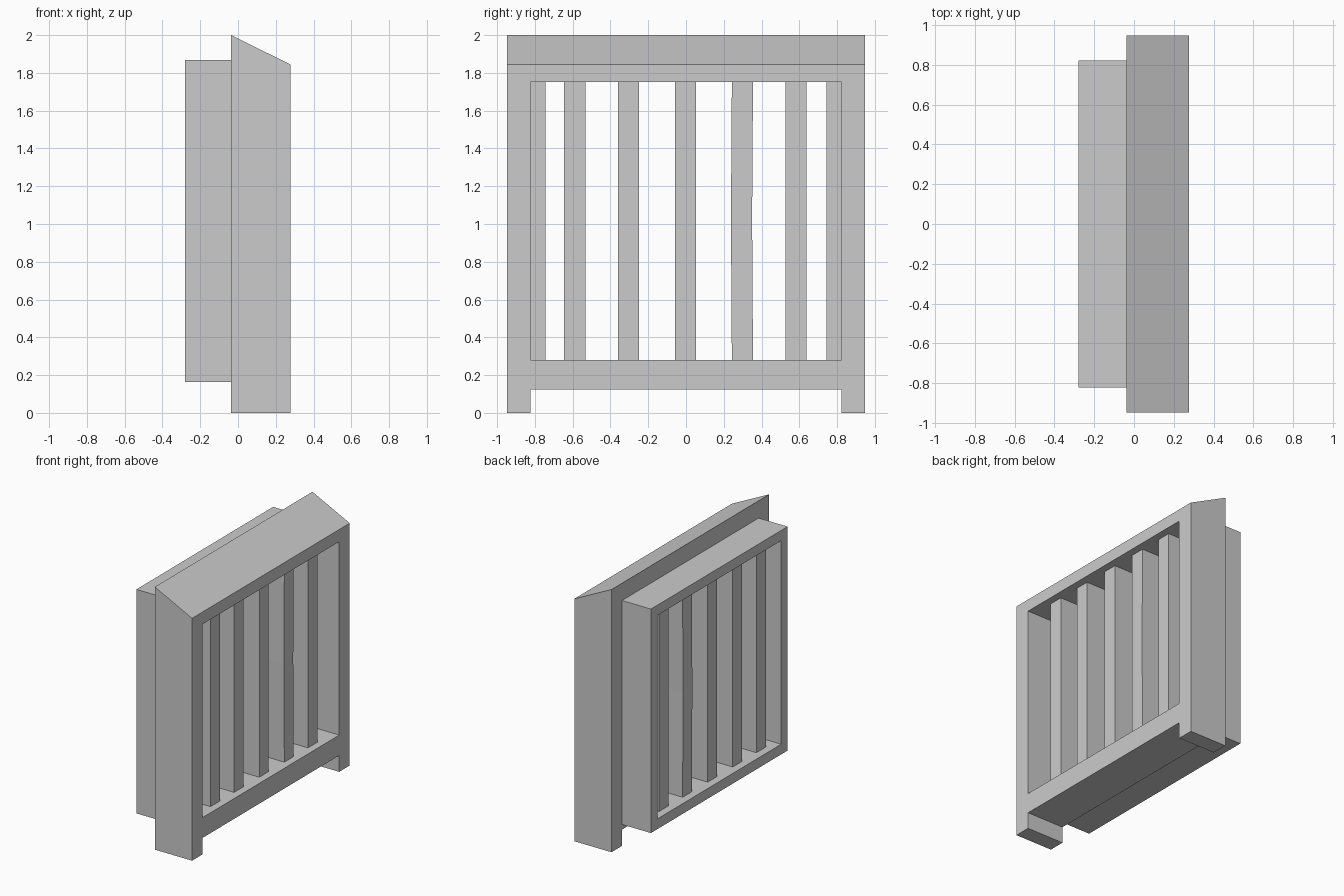
import bpy, bmesh

if "Cube" in bpy.data.objects:
    bpy.data.objects.remove(bpy.data.objects["Cube"])


def prism(name, pts, axis, a, b):
    """Extrude a closed 2D profile along x (pts = y,z) or y (pts = x,z)."""
    bm = bmesh.new()
    at = lambda p, d: (d, p[0], p[1]) if axis == "x" else (p[0], d, p[1])
    lo = [bm.verts.new(at(p, a)) for p in pts]
    hi = [bm.verts.new(at(p, b)) for p in pts]
    bm.faces.new(lo)
    bm.faces.new(hi[::-1])
    n = len(pts)
    for i in range(n):
        j = (i + 1) % n
        bm.faces.new((lo[i], lo[j], hi[j], hi[i]))
    bmesh.ops.recalc_face_normals(bm, faces=bm.faces)
    mesh = bpy.data.meshes.new(name)
    bm.to_mesh(mesh)
    bm.free()
    obj = bpy.data.objects.new(name, mesh)
    bpy.context.collection.objects.link(obj)
    return obj


def rect(y0, y1, z0, z1):
    return [(y0, z0), (y1, z0), (y1, z1), (y0, z1)]


def cut(obj, name, profile):
    """Cut a profile right through along x."""
    cutter = prism(name, profile, "x", -0.6, 0.6)
    cutter.hide_render = True
    cutter.hide_viewport = True
    mod = obj.modifiers.new(name, "BOOLEAN")
    mod.operation = "DIFFERENCE"
    mod.solver = "EXACT"
    mod.object = cutter


# Outer frame: sloped sill on top, window opening, gap between the feet
outer = prism("outer_frame",
              [(-0.037, 0), (0.277, 0), (0.277, 1.845), (-0.037, 2.0)],
              "y", -0.948, 0.948)
cut(outer, "outer_opening_cutter", rect(-0.822, 0.822, 0.28, 1.752))
cut(outer, "foot_gap_cutter", rect(-0.822, 0.822, -0.2, 0.125))

# Inner frame behind it
inner = prism("inner_frame", rect(-0.822, 0.822, 0.163, 1.868), "x", -0.28, -0.037)
cut(inner, "inner_opening_cutter", rect(-0.744, 0.744, 0.241, 1.79))

# Vertical bars: left edge at bottom, middle and top (one is slightly bent)
W, Z0, ZM, Z1 = 0.112, 0.241, 1.03, 1.79
bars = [(-0.645, -0.645, -0.645), (-0.36, -0.36, -0.36), (-0.058, -0.058, -0.058),
        (0.243, 0.238, 0.243), (0.527, 0.527, 0.527)]
for i, (b, m, t) in enumerate(bars):
    prism(f"bar_{i + 1}",
          [(b, Z0), (b + W, Z0), (m + W, ZM), (t + W, Z1), (t, Z1), (m, ZM)],
          "x", -0.22, 0.22)
